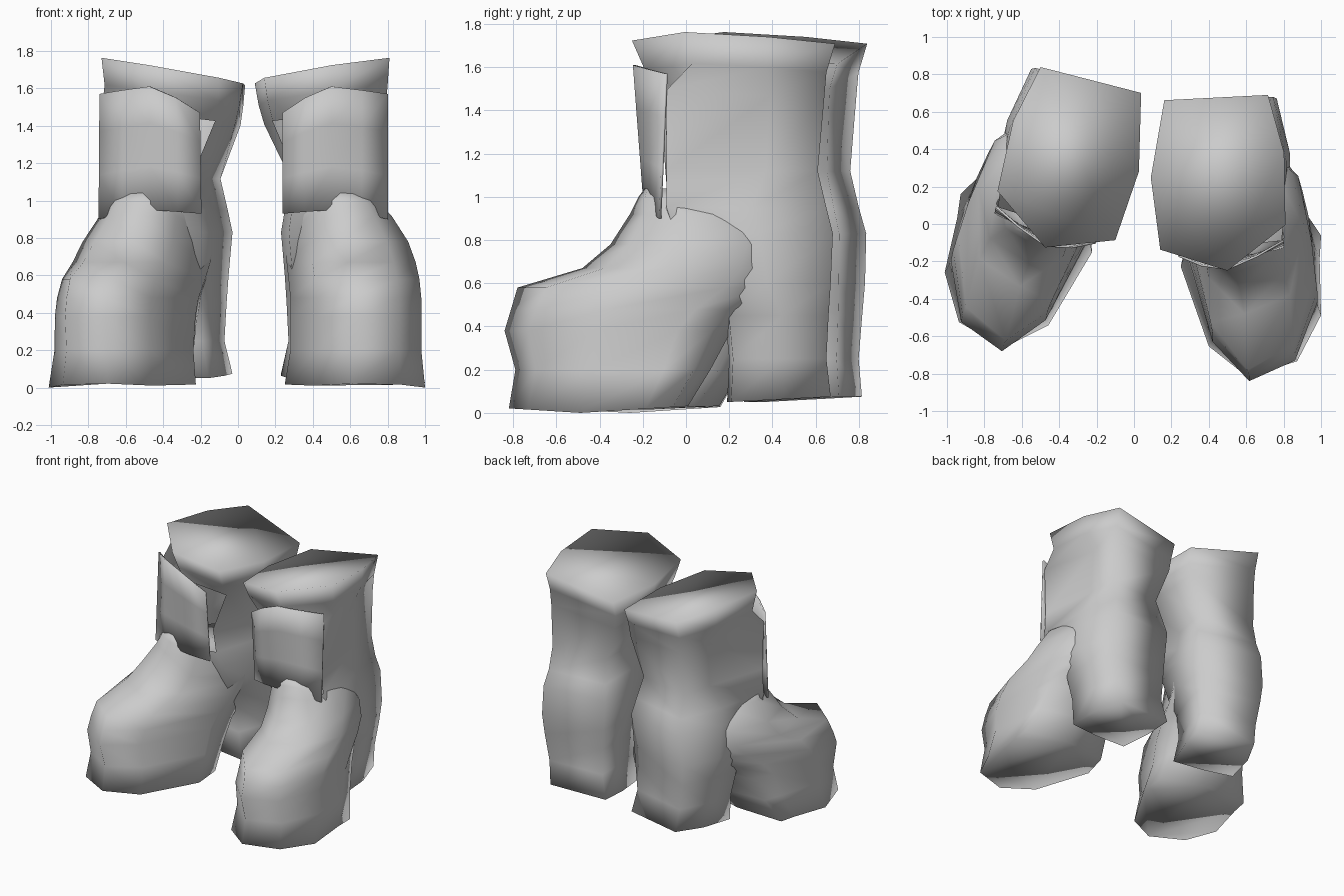
import bpy, bmesh, math
from mathutils import Matrix, Vector

cube = bpy.data.objects.get("Cube")
if cube:
    bpy.data.objects.remove(cube, do_unlink=True)

grey = bpy.data.materials.new("plain_grey")
grey.use_nodes = True
grey.diffuse_color = (0.6, 0.6, 0.6, 1)
grey.node_tree.nodes["Principled BSDF"].inputs["Base Color"].default_value = (0.6, 0.6, 0.6, 1)

# The second boot is a mirrored copy, turned outwards a little more
LEFT = Matrix.Identity(4)
RIGHT = (Matrix.Translation((0.065, 0.02, 0)) @ Matrix.Rotation(math.radians(-11.5), 4, 'Z')
         @ Matrix.Scale(-1, 4, Vector((1, 0, 0))))


def make(name, rows, closed=True, opening=()):
    """Bridge rows of points into a skin, capped if closed, once per boot."""
    for side, matrix in (("left", LEFT), ("right", RIGHT)):
        bm = bmesh.new()
        grid = [[bm.verts.new(matrix @ Vector(p)) for p in row] for row in rows]
        n = len(grid[0])
        holes = []
        for r, (low, high) in enumerate(zip(grid, grid[1:])):
            for i in range(n if closed else n - 1):
                j = (i + 1) % n
                face = bm.faces.new((low[i], low[j], high[j], high[i]))
                if (r, i) in opening:
                    holes.append(face)
        if closed:
            bm.faces.new(grid[0])
            bm.faces.new(grid[-1])
        bmesh.ops.recalc_face_normals(bm, faces=bm.faces)
        bmesh.ops.delete(bm, geom=holes, context='FACES')
        mesh = bpy.data.meshes.new(side + "_" + name)
        bm.to_mesh(mesh)
        bm.free()
        mesh.materials.append(grey)
        obj = bpy.data.objects.new(side + "_" + name, mesh)
        bpy.context.collection.objects.link(obj)
        if not closed:
            solid = obj.modifiers.new("thickness", 'SOLIDIFY')
            solid.thickness = 0.012
            solid.offset = 0
        bpy.ops.object.select_all(action='DESELECT')
        obj.select_set(True)
        bpy.context.view_layer.objects.active = obj
        bpy.ops.object.shade_smooth()


# Shaft and heel: seven-sided rings, boxier at the heel, tilted at the cuff
SHAFT = [(.1, .97), (0, .53), (.07, .12), (.57, 0), (1, .26), (.99, .67), (.87, 1)]


def shaft_ring(z, x0, x1, y0, y1):
    tilt = max(0, z - 1.1) / 0.6
    ring = []
    for i, (u, v) in enumerate(SHAFT):
        if i == 0:
            u *= min(1, tilt)
        if z < 0.5 and v < 0.3:
            v *= 0.15
        elif i == 4 and z < 1.5:
            v = 0.04
        elif i == 5 and z < 1:
            v = 0.55
        elif i == 5 and z < 1.5:
            # Waist on the outer side
            u = 0.89
        lift = 0.025 * v if z < 0.1 else tilt * (0.12 * (u - 0.5) - 0.05 * v)
        ring.append((x0 + u * (x1 - x0), y0 + v * (y1 - y0), z + lift))
    return ring


# The shaft is open behind the tongue, below the cuff
make("shaft_and_heel", [shaft_ring(*level) for level in (
    (.05, .23, .76, .19, .67),
    (.25, .27, .78, .20, .65),
    (.45, .26, .82, .18, .66),
    (.60, .25, .84, .02, .67),
    (.83, .23, .82, -.08, .68),
    (.95, .25, .79, -.12, .65),
    (1.12, .28, .78, -.12, .61),
    (1.46, .14, .79, -.12, .64),
    (1.58, .11, .80, -.19, .65),
    (1.715, .09, .81, -.25, .69))],
    opening={(r, i) for r in (5, 6) for i in (2, 3)})

# Foot: stacked outlines, drawn back into the shaft as they rise
FOOT = [(.06, 0), (0, .25), (.2, .79), (.48, 1), (.83, .89), (1, .58), (.99, .2),
        (1, .04), (.5, -.05)]


def foot_ring(z, x0, x1, front, rear):
    ring = []
    for i, (u, b) in enumerate(FOOT):
        # The outer rear edge narrows towards the shaft
        u -= {6: 0.2, 7: 0.65}.get(i, 0) * (rear + 0.03)
        lift = 0.05 * abs(b - 0.58) if z == 0 else 0
        ring.append((x0 + u * (x1 - x0), rear + b * (front - rear), z + lift))
    return ring


make("foot", [foot_ring(*level) for level in (
    (0, .25, 1.0, -.82, -.03),
    (.20, .28, .98, -.79, .07),
    (.38, .28, .98, -.84, .16),
    (.48, .28, .98, -.81, .26),
    (.58, .27, .97, -.78, .42),
    (.67, .26, .95, -.48, .44),
    (.78, .25, .91, -.35, .44),
    (.92, .27, .82, -.26, .36),
    (1.00, .36, .74, -.22, .05),
    (1.04, .46, .64, -.19, -.05))])

# Tongue: a thin bowed plate in front of the shaft
columns = [(.24, -.13, .93, -.17, 1.47), (.36, -.17, .94, -.22, 1.55),
           (.50, -.19, .95, -.24, 1.61), (.66, -.16, .93, -.17, 1.59),
           (.80, -.12, .90, -.09, 1.57)]
make("tongue", [[(x, yb + (yt - yb) * t, zb + (zt - zb) * t)
                 for x, yb, zb, yt, zt in columns]
                for t in (0, .35, .7, 1)], closed=False)
